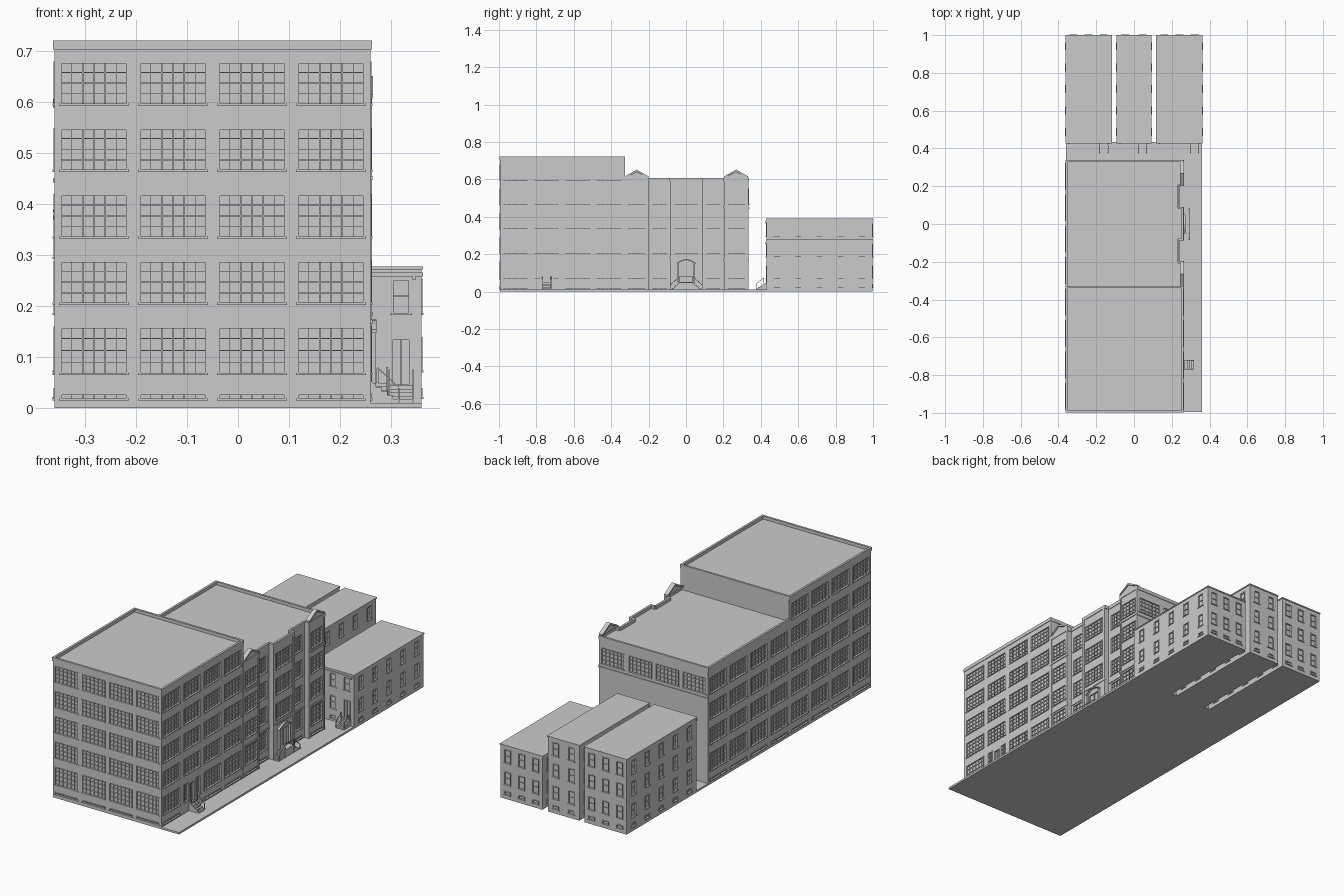
import bpy, bmesh, math
from mathutils import Matrix, Vector

if "Cube" in bpy.data.objects:
    bpy.data.objects.remove(bpy.data.objects["Cube"])


def finish(name, bm, mat=Matrix()):
    bmesh.ops.remove_doubles(bm, verts=bm.verts, dist=1e-6)
    me = bpy.data.meshes.new(name)
    bm.to_mesh(me)
    bm.free()
    ob = bpy.data.objects.new(name, me)
    bpy.context.collection.objects.link(ob)
    ob.matrix_world = mat
    return ob


def quad(bm, pts):
    bm.faces.new([bm.verts.new(p) for p in pts])


def extrude(bm, pts, vec):
    # closed prism from a flat outline
    f = bm.faces.new([bm.verts.new(p) for p in pts])
    new = bmesh.ops.extrude_face_region(bm, geom=[f], use_keep_orig=True)['geom']
    bmesh.ops.translate(bm, vec=Vector(vec), verts=[g for g in new if isinstance(g, bmesh.types.BMVert)])
    bmesh.ops.recalc_face_normals(bm, faces=bm.faces)


def box(bm, x0, x1, y0, y1, z0, z1):
    m = Matrix.Translation(((x0 + x1) / 2, (y0 + y1) / 2, (z0 + z1) / 2))
    bmesh.ops.create_cube(bm, size=1, matrix=m @ Matrix.Diagonal((x1 - x0, y1 - y0, z1 - z0, 1)))


def place(a, yaw):
    # local frame of a wall: x along it, -y outward, z up
    return Matrix.Translation((a[0], a[1], 0)) @ Matrix.Rotation(yaw, 4, 'Z')


def window(bm, x0, x1, z0, z1, nc, nr, r=0.006):
    quad(bm, [(x0, r, z0), (x1, r, z0), (x1, r, z1), (x0, r, z1)])
    c = [(x0, z0), (x1, z0), (x1, z1), (x0, z1)]
    for (ax, az), (bx, bz) in zip(c, c[1:] + c[:1]):
        quad(bm, [(ax, 0, az), (bx, 0, bz), (bx, r, bz), (ax, r, az)])
    t, b = 0.004, 0.0008
    for e in (x0, x1 - t):
        box(bm, e, e + t, -0.002, r, z0, z1)
    box(bm, x0, x1, -0.002, r, z1 - t, z1)
    box(bm, x0 - 0.002, x1 + 0.002, -0.004, r, z0 - 0.002, z0 + 0.002)
    for i in range(1, nc):
        x = x0 + (x1 - x0) * i / nc
        k = b * (1.8 if nc == 6 and i % 2 == 0 else 1)
        box(bm, x - k, x + k, 0.002, r, z0, z1)
    for j in range(1, nr):
        z = z0 + (z1 - z0) * j / nr
        box(bm, x0, x1, 0.002, r, z - b, z + b)


def facade(name, a, b, z0, z1, wins=(), belts=(), cap=0.018, piers=0):
    d = Vector(b) - Vector(a)
    w = d.length
    bm = bmesh.new()
    xs = sorted({0, w} | {v for q in wins for v in q[:2]})
    zs = sorted({z0, z1} | {v for q in wins for v in q[2:4]})
    for xa, xb in zip(xs, xs[1:]):
        for za, zb in zip(zs, zs[1:]):
            mx, mz = (xa + xb) / 2, (za + zb) / 2
            if not any(q[0] < mx < q[1] and q[2] < mz < q[3] for q in wins):
                quad(bm, [(xa, 0, za), (xb, 0, za), (xb, 0, zb), (xa, 0, zb)])
    for q in wins:
        window(bm, *q)
    for z in belts:
        box(bm, -0.003, w + 0.003, -0.004, 0.001, z - 0.004, z + 0.004)
    if cap:
        box(bm, -0.002, w + 0.002, -0.003, 0.008, z1 - cap, z1)
    if piers:
        for x in (0, w - piers):
            box(bm, x, x + piers, -0.003, 0.001, z0, z1 - 0.01)
    return finish(name, bm, place(a, math.atan2(d.y, d.x)))


def bays(w, n, ww, rows, nc, nr):
    out = []
    for i in range(n):
        c = w * (i + 0.5) / n
        for za, zb in rows:
            out.append((c - ww / 2, c + ww / 2, za, zb, nc, nr if zb - za > 0.03 else 1))
    return out


def slab(name, pts, z0, z1):
    bm = bmesh.new()
    extrude(bm, [(x, y, z0) for x, y in pts], (0, 0, z1 - z0))
    return finish(name, bm)


def rect(x0, x1, y0, y1):
    return [(x0, y0), (x1, y0), (x1, y1), (x0, y1)]


def rail(bm, x, p, q, h=0.028, t=0.0015):
    # handrail and posts between two (y, z) points
    extrude(bm, [(x - t, p[0], p[1] + h), (x - t, q[0], q[1] + h),
                 (x - t, q[0], q[1] + h + 0.003), (x - t, p[0], p[1] + h + 0.003)], (2 * t, 0, 0))
    for y, z in (p, q):
        box(bm, x - t, x + t, y - t, y + t, z, z + h)


def stoop(name, a, yaw, w, run, rise, n=5):
    # straight steps descending outward from a wall
    bm = bmesh.new()
    for i in range(n):
        box(bm, -w / 2, w / 2, -run * (i + 1) / n, 0, 0.005, 0.01 + (rise - 0.01) * (n - i) / n)
    for x in (-w / 2, w / 2):
        rail(bm, x, (-run, 0.012), (-run * 0.25, rise))
    finish(name, bm, place(a, yaw))


FLOORS = [(0.017, 0.03), (0.067, 0.16), (0.205, 0.29), (0.335, 0.42), (0.466, 0.55), (0.596, 0.68)]
L, R, Y0, Y1, Y2 = -0.36, 0.26, -0.995, -0.33, 0.335
H1, H2 = 0.722, 0.608

slab("ground_slab", rect(L, 0.36, Y0, 0.435), 0, 0.01)

# front block, five storeys
slab("front_roof", rect(L, R, Y0, Y1), 0.70, 0.706)
facade("front_wall", (L, Y0), (R, Y0), 0, H1, bays(R - L, 4, 0.134, FLOORS, 6, 4))
side = bays(Y1 - Y0, 4, 0.138, FLOORS, 6, 4)
facade("front_left_wall", (L, Y1), (L, Y0), 0, H1, side)
door_y = (Y1 - Y0) * 1.5 / 4
side_r = [q for q in side if not (abs((q[0] + q[1]) / 2 - door_y) < 0.01 and q[3] < 0.2)]
side_r += [(door_y - 0.02, door_y + 0.02, 0.05, 0.15, 2, 1)]
side_r += [(door_y + s - 0.018, door_y + s + 0.018, 0.067, 0.16, 2, 4) for s in (-0.05, 0.05)]
facade("front_right_wall", (R, Y0), (R, Y1), 0, H1, side_r)
facade("front_back_wall", (R, Y1), (L, Y1), 0.58, H1, piers=0.01)
stoop("side_door_steps", (R, Y0 + door_y), math.pi / 2, 0.048, 0.055, 0.05)

# middle block, four storeys, with recessed bays on the street side
outline = [(R, Y1), (R, -0.2), (0.236, -0.2), (0.236, -0.085), (R, -0.085),
           (R, 0.087), (0.236, 0.087), (0.236, 0.204), (R, 0.204), (R, Y2)]
slab("middle_roof", outline + [(L, Y2), (L, Y1)], 0.585, 0.592)
low = FLOORS[:5]
facade("middle_left_wall", (L, Y2), (L, Y1), 0, H2, bays(Y2 - Y1, 4, 0.138, low, 6, 4))
facade("middle_back_wall", (R, Y2), (L, Y2), 0, H2,
       bays(R - L, 4, 0.134, low[4:], 6, 4), belts=(0.447,))
for i, (a, b) in enumerate(zip(outline, outline[1:])):
    w = (Vector(b) - Vector(a)).length
    wins, belts, pier = [], (), 0
    if i in (0, 8):
        wins, belts, pier = bays(w, 1, 0.1, low, 4, 4), (0.17, 0.452), 0.01
    elif i in (2, 6):
        wins, belts = bays(w, 1, 0.082, low, 4, 4), (0.17,)
    elif i == 4:
        wins = bays(w, 1, 0.13, low[2:], 6, 4)
        wins.append((w / 2 - 0.035, w / 2 + 0.035, 0.05, 0.145, 2, 1))
        belts, pier = (0.185,), 0.014
    facade("street_bay_wall", a, b, 0, H2, wins, belts, piers=pier)

# gables over the two end bays
for y0, y1 in ((-0.327, -0.2), (0.204, 0.332)):
    bm = bmesh.new()
    m = (y0 + y1) / 2
    extrude(bm, [(0.247, y0, H2), (0.247, y1, H2), (0.247, m, 0.64)], (0.014, 0, 0))
    for e in (y0, y1):
        extrude(bm, [(0.243, e, H2), (0.243, m, 0.642), (0.243, m, 0.652), (0.243, e, H2 + 0.008)], (0.022, 0, 0))
    finish("gable", bm)

# main entrance: segmental arched hood, landing and two side flights
bm = bmesh.new()
arc = [(-0.05 + 0.1 * i / 10, 0.148 + 0.02 * math.sin(math.pi * i / 10)) for i in range(11)]
for (xa, za), (xb, zb) in zip(arc, arc[1:]):
    extrude(bm, [(xa, -0.012, za), (xb, -0.012, zb), (xb, -0.012, zb + 0.006), (xa, -0.012, za + 0.006)], (0, 0.014, 0))
for x in (-0.046, 0.04):
    box(bm, x, x + 0.006, -0.01, 0, 0.05, 0.15)
finish("entrance_hood", bm, place((R, 0.001), math.pi / 2))
bm = bmesh.new()
box(bm, -0.036, 0.036, -0.032, 0, 0.005, 0.05)
for s in (-1, 1):
    for i in range(5):
        x0, x1 = sorted((s * 0.03, s * (0.036 + 0.01 * (i + 1))))
        box(bm, x0, x1, -0.032, 0, 0.005, 0.05 - 0.0075 * (i + 1))
    extrude(bm, [(s * 0.036, -0.034, 0.077), (s * 0.085, -0.034, 0.034), (s * 0.085, -0.034, 0.038),
                 (s * 0.036, -0.034, 0.081)], (0, 0.003, 0))
    for x, z in ((0.036, 0.079), (0.085, 0.036)):
        box(bm, s * x - 0.0015, s * x + 0.0015, -0.034, -0.031, 0.005, z)
box(bm, -0.037, 0.037, -0.034, -0.031, 0.077, 0.081)
finish("entrance_steps", bm, place((R, 0.001), math.pi / 2))

# three row houses behind
ROWS = [(0.02, 0.04), (0.072, 0.14), (0.185, 0.255), (0.295, 0.365)]
for x0, x1, h, n, dx in ((-0.36, -0.12, 0.39, 3, -0.16), (-0.09, 0.09, 0.39, 2, 0.045), (0.12, 0.36, 0.278, 3, 0.32)):
    ya, yb = 0.43, 0.998
    rows = [r for r in ROWS if r[1] < h - 0.01]
    slab("house_base", rect(x0, x1, ya, yb), 0, 0.004)
    slab("house_roof", rect(x0, x1, ya, yb), h - 0.006, h)
    wins = bays(x1 - x0, n, 0.038, rows, 1, 2)
    front = [q for q in wins if q[3] > 0.15 or abs((q[0] + q[1]) / 2 + x0 - dx) > 0.01]
    front.append((dx - x0 - 0.02, dx - x0 + 0.02, 0.045, 0.138, 2, 1))
    ob = facade("house_front_wall", (x0, ya), (x1, ya), 0, h, front, belts=(h - 0.016,), cap=0.006)
    facade("house_back_wall", (x1, yb), (x0, yb), 0, h, wins, cap=0.006)
    flank = bays(yb - ya, 5, 0.038, rows, 1, 2)
    facade("house_right_wall", (x1, ya), (x1, yb), 0, h, flank, cap=0.006)
    facade("house_left_wall", (x0, yb), (x0, ya), 0, h, flank, cap=0.006)
    bm = bmesh.new()
    for x in (x0 + 0.012, x1 - 0.018):
        box(bm, x, x + 0.006, ya - 0.006, ya, h - 0.026, h - 0.018)
    finish("cornice_brackets", bm)
    stoop("house_steps", (dx, ya), 0, 0.046, 0.055, 0.045)
